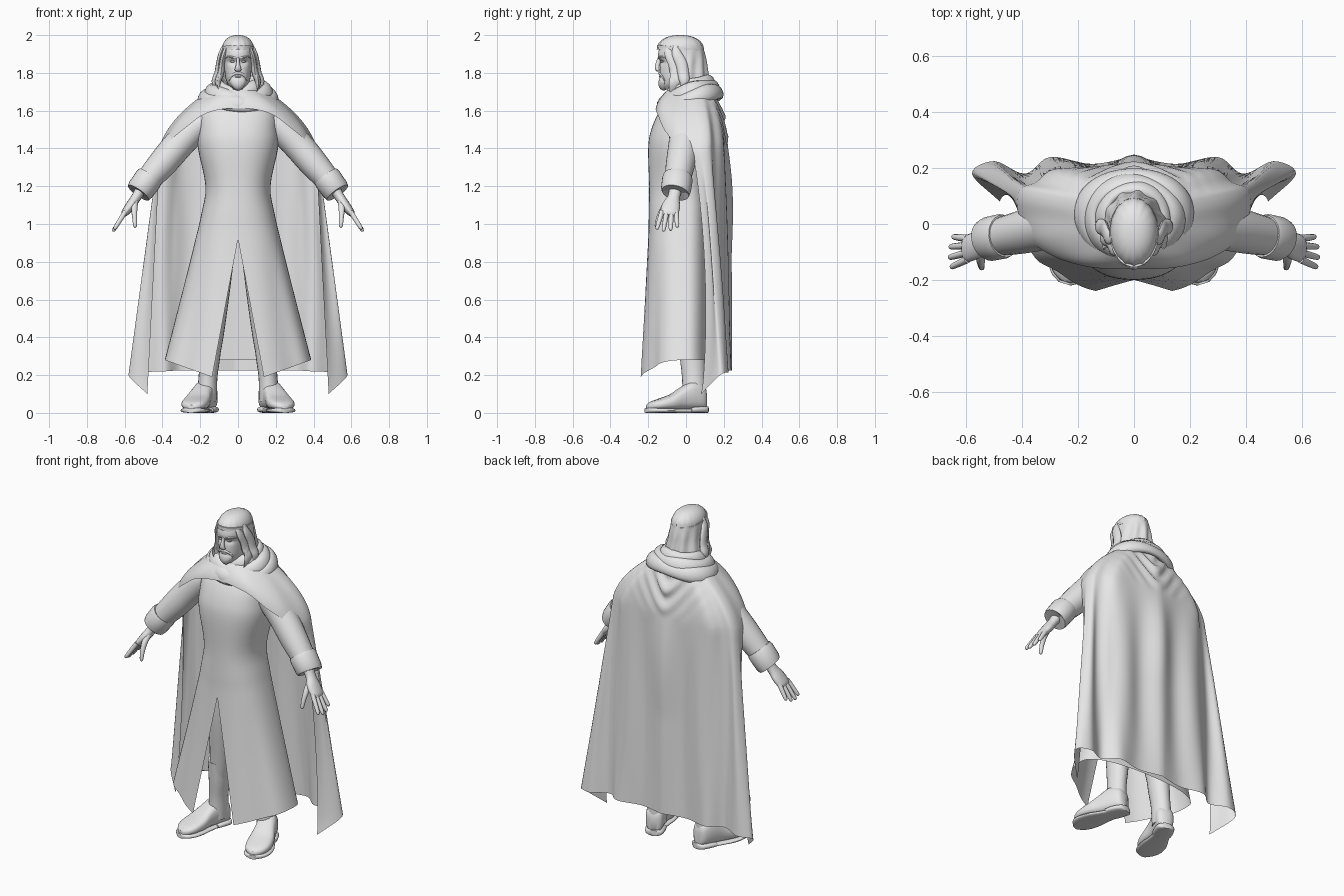
import bpy, bmesh, math
from mathutils import Vector as V

grey = bpy.data.materials.new("pale grey")
grey.diffuse_color = (0.8, 0.8, 0.8, 1)


def smooth(pts, n):
    """Resample points of any size with a Catmull-Rom curve."""
    pts = [V(p) for p in pts]
    out = []
    for i in range(len(pts) - 1):
        b, c = pts[i], pts[i + 1]
        a = pts[i - 1] if i else b * 2 - c
        d = pts[i + 2] if i + 2 < len(pts) else c * 2 - b
        for k in range(n):
            t = k / n
            out.append(0.5 * (2 * b + (c - a) * t + (2 * a - 5 * b + 4 * c - d) * t * t
                              + (3 * b - a - 3 * c + d) * t ** 3))
    return out + [pts[-1]]


def skin(bm, rows, closed=True, caps=True, loop=False):
    vs = [[bm.verts.new(p) for p in r] for r in rows]
    n = len(rows[0])
    for i in range(len(vs) if loop else len(vs) - 1):
        a, b = vs[i], vs[(i + 1) % len(vs)]
        for j in range(n if closed else n - 1):
            k = (j + 1) % n
            bm.faces.new((a[j], a[k], b[k], b[j]))
    if closed and caps and not loop:
        bm.faces.new(vs[0])
        bm.faces.new(vs[-1])


def finish(name, bm, mirror, angle):
    bmesh.ops.recalc_face_normals(bm, faces=bm.faces)
    me = bpy.data.meshes.new(name)
    bm.to_mesh(me)
    bm.free()
    ob = bpy.data.objects.new(name, me)
    bpy.context.collection.objects.link(ob)
    me.materials.append(grey)
    bpy.ops.object.select_all(action='DESELECT')
    ob.select_set(True)
    bpy.context.view_layer.objects.active = ob
    bpy.ops.object.shade_smooth_by_angle(angle=math.radians(angle))
    if mirror:
        m = ob.modifiers.new("mirror", 'MIRROR')
        m.use_clip = True
        m.merge_threshold = 0.0005


def loft(name, rows, closed=True, caps=True, mirror=False, loop=False, angle=50):
    """Skin a list of point rows, optionally ringed, capped and mirrored in x."""
    bm = bmesh.new()
    skin(bm, rows, closed, caps, loop)
    finish(name, bm, mirror, angle)


def tube(name, path, n=16, sub=4, hint=(0, 1, 0), mirror=True):
    """Path entries: x, y, z, radius along hint, radius across."""
    pts = smooth(path, sub) if sub > 1 else [V(p) for p in path]
    rows = []
    for i, p in enumerate(pts):
        q, r = pts[max(i - 1, 0)], pts[min(i + 1, len(pts) - 1)]
        d = (V(r[:3]) - V(q[:3])).normalized()
        s = (V(hint) - d * d.dot(V(hint))).normalized()
        u = d.cross(s)
        rows.append([V(p[:3]) + s * p[3] * math.cos(a) + u * p[4] * math.sin(a)
                     for a in (j * math.tau / n for j in range(n))])
    loft(name, rows, mirror=mirror)


def sgnpow(v, e):
    return math.copysign(abs(v) ** e, v)


# long robe: z, half width, front y, back y; split at the front below z = 0.92
robe = smooth([(1.69, .11, -.06, .10), (1.6, .195, -.138, .14), (1.5, .212, -.184, .15),
               (1.4, .212, -.20, .15), (1.2, .172, -.195, .11), (1.05, .195, -.197, .11),
               (.92, .225, -.2, .115), (.6, .305, -.222, .125), (.28, .388, -.25, .13)], 4)
rows = []
for z, w, yf, yb in robe:
    t = max(0, (.92 - z) / .64)
    a0 = math.asin(min(1, (.137 * t / w) ** (1 / .85)))
    row = []
    for j in range(33):
        a = a0 + (math.pi - a0) * j / 32
        c = math.cos(a)
        y = sgnpow(c, .85) * (-yf if c > 0 else yb) * -1
        y += .025 * t * math.exp(-(((a - .75) / .25) ** 2))
        x = w * max(0, math.sin(a)) ** .85 if j < 32 else 0
        drop = max(0, 1 - (x - .137 * t) / (w - .137 * t)) if c > 0 else 0
        row.append((x, y, z - .09 * t * drop))
    rows.append(row)
loft("robe", rows, closed=False, mirror=True)

# cloak: shoulder mantle from the neck ring to its edge, welded to the hanging drape
edge = smooth([(0, -.158, 1.615), (.10, -.160, 1.605), (.19, -.148, 1.575), (.29, -.115, 1.50),
               (.375, -.055, 1.43), (.412, .03, 1.39), (.418, .09, 1.40), (.40, .13, 1.41),
               (.35, .15, 1.41), (.29, .195, 1.41), (.15, .205, 1.41), (0, .222, 1.41)], 6)
hem = smooth([(.48, .08, .10), (.58, .18, .20), (.50, .225, .215), (.39, .18, .22),
              (.30, .24, .225), (.15, .215, .225), (0, .243, .225)], 6)
mantle, drape = [], []
for k in range(19):
    t = k / 18
    row = []
    for j, e in enumerate(edge):
        a = math.pi * j / (len(edge) - 1)
        neck = V((.13 * math.sin(a), .02 - .12 * math.cos(a), 1.725 + .015 * -math.cos(a)))
        s = math.sin(math.pi / 2 * t)
        p = neck.lerp(e, .65 * s + .35 * t)
        p.z = neck.z + (e.z - neck.z) * t + .012 * math.sin(math.pi * t) * math.sin(a)
        if j > 40:  # hanging folds between the shoulder blades
            p.y += .015 * (s - t) + (.014 * math.sin(math.pi * t) * math.exp(-(p.x / .16) ** 2)
                                     * math.sin(55 * (p.z - 1.5 * math.hypot(p.x, .04))))
        row.append(p)
    mantle.append(row)
for k in range(29):
    t = k / 28
    row = []
    for j, (a, b) in enumerate(zip(edge[30:], hem)):
        p = a.lerp(b, t)
        p.y += .009 * math.sin(math.pi * t) * math.sin(j * .75)
        p.y += .02 * math.sin(math.pi * min(1, t * 2)) * math.exp(-(p.x / .07) ** 2) * (1 - t)
        p.y += .045 * max(0, math.sin(math.pi * t)) ** .7 * math.exp(-(j / 5) ** 2)
        row.append(p)
    drape.append(row)
bm = bmesh.new()
skin(bm, mantle, closed=False)
skin(bm, drape, closed=False)
bmesh.ops.remove_doubles(bm, verts=bm.verts, dist=0.0003)
finish("cloak", bm, True, 80)

# cowl: layered rolls of cloth round the neck, lower at the front
for i, (rx, ry, cy, z, tilt, r) in enumerate([(.185, .148, .026, 1.668, .2, .03),
                                             (.152, .128, .022, 1.70, .24, .03),
                                             (.113, .105, .024, 1.735, .25, .025)]):
    rows = []
    for k in range(56):
        a = k * math.tau / 56
        d = V((math.cos(a), math.sin(a), 0))
        rr = r * (1 + .16 * math.sin(3 * a + i * 2))
        c = V((rx * d.x, cy + ry * d.y, z + tilt * ry * d.y + .008 * math.sin(2 * a + i)))
        rows.append([c + d * rr * math.cos(b) + V((0, 0, rr * 1.25 * math.sin(b) - rr * .5 * math.cos(b)))
                     for b in (m * math.tau / 12 for m in range(12))])
    loft("cowl_roll", rows, loop=True)

# sleeves and turned cuffs
tube("sleeve", [(.16, .0, 1.55, .08, .06), (.23, .0, 1.505, .085, .078), (.315, -.01, 1.42, .083, .08),
                (.405, -.03, 1.315, .077, .076), (.51, -.052, 1.195, .064, .06)], 24)
tube("cuff", [(.466, -.043, 1.25, .06, .058), (.464, -.043, 1.252, .076, .07),
              (.475, -.045, 1.238, .081, .075), (.515, -.053, 1.182, .08, .073),
              (.527, -.056, 1.165, .074, .068), (.52, -.055, 1.175, .045, .04)], 24, 1)

# hands
tube("palm", [(.51, -.054, 1.19, .034, .03), (.54, -.065, 1.14, .033, .026),
              (.567, -.078, 1.10, .048, .026), (.598, -.088, 1.06, .048, .02),
              (.608, -.09, 1.045, .038, .012)], 16)
for k, ln in enumerate((.80, .96, 1.0, .9)):
    b = V((.596, -.052 - .025 * k, 1.066))
    d = V((.066, .008 - .013 * k, -.105)) * ln
    f = [(*(b + d * t), r, r) for t, r in ((0, .0135), (.35, .013), (.75, .0115), (.95, .009), (1, .002))]
    tube("finger", f, 10, 2)
tube("thumb", [(.545, -.085, 1.12, .018, .018), (.549, -.12, 1.08, .017, .017),
               (.547, -.145, 1.03, .013, .013), (.545, -.156, .99, .01, .01),
               (.545, -.158, .98, .002, .002)], 10)

# trouser legs and boot shafts
tube("leg", [(.085, .0, 1.0, .09, .08), (.105, .0, .75, .085, .075), (.13, .02, .45, .065, .06),
             (.15, .035, .3, .062, .054)], 20)
tube("boot_shaft", [(.145, .03, .42, .074, .062), (.15, .035, .3, .068, .056), (.158, .04, .2, .062, .05),
                    (.163, .043, .12, .062, .052), (.165, .045, .06, .062, .052)], 20)


# boots turned outward: distance forward of the heel, half width, height
def foot(name, prof, z0, n=20):
    fwd, side = V((.30, -.95, 0)).normalized(), V((.95, .30, 0)).normalized()
    rows = []
    for s, w, h in smooth(prof, 3):
        c = V((.145, .108, z0)) + fwd * s + side * .012 * math.sin(s * 9)
        rows.append([c + side * w * sgnpow(math.cos(a), .7) + V((0, 0, h * (.5 + .5 * sgnpow(math.sin(a), .7))))
                     for a in (j * math.tau / n for j in range(n))])
    loft(name, rows, mirror=True)


foot("boot_foot", [(.002, .02, .09), (.02, .048, .13), (.08, .056, .15), (.14, .06, .12),
                   (.2, .071, .08), (.26, .071, .058), (.305, .053, .042), (.33, .02, .025)], .018)
foot("boot_sole", [(.10, .05, .022), (.15, .06, .022), (.21, .074, .024), (.27, .074, .026),
                   (.315, .056, .028), (.338, .022, .026)], 0)
foot("boot_heel", [(-.006, .025, .035), (.01, .05, .035), (.06, .058, .035), (.1, .056, .03)], 0)

# head with a short full beard: z, half width, front y, back y
head = smooth([(1.64, .055, -.04, .07), (1.70, .055, -.06, .07), (1.715, .032, -.122, .07),
               (1.735, .05, -.137, .07), (1.765, .064, -.139, .07), (1.80, .07, -.139, .075),
               (1.835, .073, -.138, .08), (1.86, .075, -.137, .085), (1.885, .078, -.149, .085),
               (1.93, .078, -.14, .08), (1.965, .06, -.11, .06), (1.985, .02, -.05, .02)], 3)
rows = []
for z, w, yf, yb in head:
    cy, row = -.03, []
    for j in range(40):
        a = j * math.tau / 40
        s, c = math.sin(a), math.cos(a)
        y = cy + (c * (yb - cy) if c > 0 else sgnpow(c, .85) * (cy - yf))
        x = w * sgnpow(s, .85)
        if c < 0:  # eye sockets
            y += .012 * math.exp(-((abs(x) - .032) / .017) ** 2 - ((z - 1.858) / .014) ** 2)
        row.append((x, y, z))
    rows.append(row)
loft("head", rows)
X = (1, 0, 0)
tube("nose", [(0, -.135, 1.885, .008, .012), (0, -.147, 1.855, .009, .012), (0, -.153, 1.83, .014, .012),
              (0, -.149, 1.816, .018, .010), (0, -.138, 1.81, .008, .004)], 12, 3, X, False)
tube("brow", [(.006, -.143, 1.880, .005, .005), (.03, -.141, 1.883, .007, .006),
              (.052, -.124, 1.886, .006, .005), (.066, -.105, 1.878, .002, .002)], 8)
tube("eye", [(.018, -.129, 1.860, .001, .001), (.024, -.131, 1.860, .005, .005),
             (.034, -.129, 1.860, .005, .005), (.044, -.119, 1.859, .001, .001)], 8)
tube("moustache", [(0, -.140, 1.798, .006, .008), (.018, -.138, 1.795, .006, .007),
                   (.036, -.126, 1.782, .006, .007), (.046, -.112, 1.758, .003, .004)], 8)
tube("lip", [(0, -.139, 1.780, .004, .004), (.012, -.137, 1.780, .004, .004),
             (.024, -.130, 1.779, .001, .001)], 8)
tube("beard", [(0, -.112, 1.775, .04, .024), (0, -.118, 1.755, .044, .027), (0, -.118, 1.735, .036, .027),
               (0, -.115, 1.718, .022, .02), (0, -.112, 1.708, .006, .006)], 16, 3, X, False)

# hair: crown cap, headband, then a curtain open round the face
rows = []
for k in range(11):
    e = k / 10 * 1.54
    f, z = math.cos(e) ** .85, 1.925 + .075 * math.sin(e)
    rows.append([((.085 * f) * math.sin(a), -.03 + (.122 + .003 * math.cos(16 * a)) * f * math.cos(a), z)
                 for a in (j * math.tau / 48 for j in range(48))])
loft("hair_crown", rows)
rows = []
for j in range(48):
    a = j * math.tau / 48
    rows.append([((.086 + o) * math.sin(a), -.03 + (.122 + o) * math.cos(a), z - .012 * math.cos(a))
                 for o, z in ((-.01, 1.922), (.002, 1.922), (.002, 1.936), (-.01, 1.936))])
loft("headband", rows, loop=True, angle=30)
curtain = smooth([(1.94, .084, .09, 2.5), (1.88, .092, .103, 2.15), (1.83, .10, .11, 2.05),
                  (1.78, .113, .118, 2.0), (1.74, .12, .118, 2.05), (1.69, .10, .11, 2.0)], 4)
rows = []
for z, w, yb, span in curtain:
    row = []
    for j in range(49):
        a = -span + 2 * span * j / 48
        g = 1 + (.04 * math.sin(a * 11 + z * 14)) * min(1, (1.94 - z) * 12)
        row.append((w * g * math.sin(a), -.025 + (yb + .025) * g * math.cos(a), z))
    rows.append(row)
loft("hair_curtain", rows, closed=False)
# wavy locks beside the face: x, y at the top, outward flare at the tip
for x, y, dx in ((.062, -.10, .04), (.08, -.06, .04)):
    tube("hair_lock", [(x - .005, y + .005, 1.945, .014, .008), (x + .012, y + .012, 1.90, .026, .012),
                       (x + dx * .55, y + .035, 1.85, .03, .014), (x + dx * .7, y + .045, 1.80, .03, .017),
                       (x + dx * 1.1, y + .05, 1.755, .026, .016), (x + dx, y + .035, 1.715, .004, .004)], 12)
